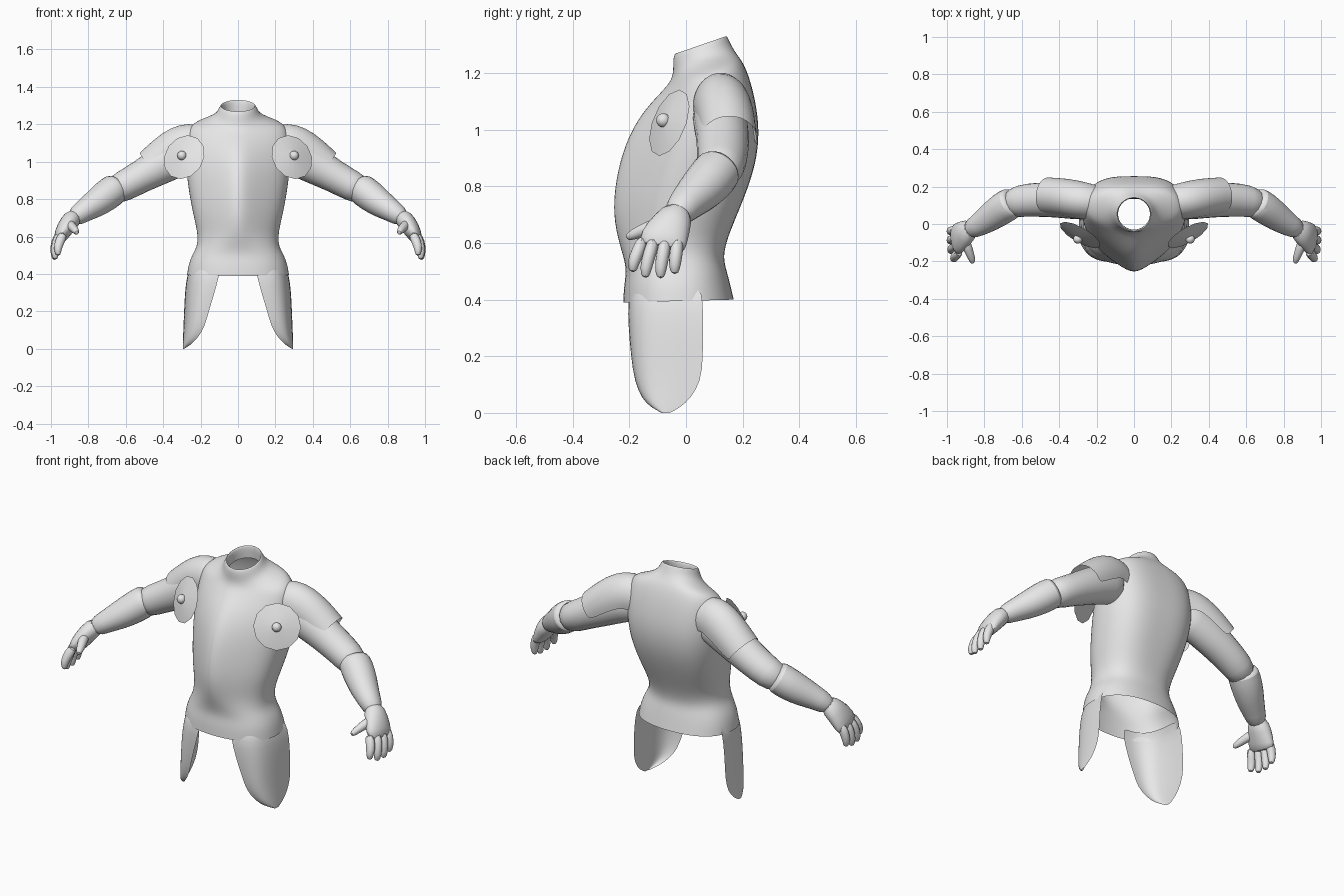
import bpy
import bmesh
from math import sin, cos, pi, radians
from mathutils import Vector

cube = bpy.data.objects.get("Cube")
if cube:
    bpy.data.objects.remove(cube)

grey = bpy.data.materials.new("plain grey")
grey.use_nodes = True
COLOUR = (0.8, 0.8, 0.8, 1)
grey.diffuse_color = COLOUR
grey.node_tree.nodes["Principled BSDF"].inputs["Base Color"].default_value = COLOUR


def finish(name, bm, mirror=True, subdiv=1, angle=50):
    """Turn a bmesh into a smooth, optionally mirrored object."""
    bmesh.ops.recalc_face_normals(bm, faces=bm.faces)
    mesh = bpy.data.meshes.new(name)
    bm.to_mesh(mesh)
    bm.free()
    mesh.materials.append(grey)
    obj = bpy.data.objects.new(name, mesh)
    bpy.context.collection.objects.link(obj)
    bpy.ops.object.select_all(action="DESELECT")
    obj.select_set(True)
    bpy.context.view_layer.objects.active = obj
    bpy.ops.object.shade_smooth_by_angle(angle=radians(angle))
    if subdiv:
        mod = obj.modifiers.new("Smooth", "SUBSURF")
        mod.levels = mod.render_levels = subdiv
    if mirror:
        mod = obj.modifiers.new("Mirror", "MIRROR")
        mod.use_mirror_merge = False
    return obj


def loft(bm, rows, closed=True, caps=False):
    """Skin a list of equally long point rows with quads."""
    grid = [[bm.verts.new(p) for p in row] for row in rows]
    count = len(grid[0])
    for a, b in zip(grid, grid[1:]):
        for i in range(count if closed else count - 1):
            j = (i + 1) % count
            bm.faces.new((a[i], a[j], b[j], b[i]))
    if caps:
        bm.faces.new(grid[0])
        bm.faces.new(grid[-1])


def limb(bm, stations, sides=12, spread=None):
    """Loft ellipses (centre, width, thickness) along a path; spread opens it below."""
    centres = [Vector(s[0]) for s in stations]
    rows = []
    for i, (_, wide, thick) in enumerate(stations):
        t = (centres[min(i + 1, len(centres) - 1)] - centres[max(i - 1, 0)]).normalized()
        up = t.cross(Vector((0, -1, 0))).normalized()
        if up.z < 0 and spread:
            up = -up
        side = up.cross(t).normalized()
        if spread:
            angles = [spread * (2 * k / sides - 1) for k in range(sides + 1)]
        else:
            angles = [2 * pi * k / sides for k in range(sides)]
        rows.append([centres[i] + side * wide * sin(a) + up * thick * cos(a)
                     for a in angles])
    loft(bm, rows, closed=not spread, caps=not spread)


# Torso: keeled chest blending to round hips and collar
KEEL = [(0, 0), (.25, .08), (.52, .19), (.8, .31), (.96, .43), (1, .58),
        (.95, .76), (.76, .93), (.42, 1), (0, 1)]


def torso_ring(zf, zb, w, yf, yb, k):
    half = []
    power = .85 if zf < .6 else 1
    for i, (kx, kt) in enumerate(KEEL):
        a = pi * i / (len(KEEL) - 1)
        ca = cos(a)
        rx = abs(sin(a)) ** power
        rt = .5 - .5 * abs(ca) ** power * (1 if ca > 0 else -1)
        x, t = kx + (rx - kx) * k, kt + (rt - kt) * k
        half.append(Vector((x * w, yf + t * (yb - yf), zf + t * (zb - zf))))
    return half + [Vector((-p.x, p.y, p.z)) for p in half[-2:0:-1]]


# front height, back height, half width, front y, back y, roundness
LEVELS = [
    (.39, .40, .277, -.225, .172, 1),
    (.45, .45, .269, -.222, .16, 1),
    (.50, .50, .25, -.213, .147, 1),
    (.55, .55, .22, -.224, .132, .8),
    (.62, .62, .219, -.25, .148, .4),
    (.72, .72, .244, -.27, .19, .15),
    (.85, .85, .268, -.257, .24, 0),
    (.97, .97, .282, -.22, .26, 0),
    (1.06, 1.08, .282, -.165, .25, 0),
    (1.12, 1.18, .274, -.106, .226, .1),
    (1.153, 1.235, .252, -.073, .203, .25),
    (1.175, 1.258, .19, -.056, .187, .6),
    (1.205, 1.285, .124, -.046, .169, 1),
    (1.25, 1.315, .104, -.048, .154, 1),
    (1.277, 1.34, .091, -.038, .142, 1),
    (1.25, 1.31, .085, -.03, .138, 1),
    (1.2, 1.26, .09, -.032, .142, 1),
]
bm = bmesh.new()
loft(bm, [torso_ring(*level) for level in LEVELS])
finish("torso", bm, mirror=False, subdiv=2)

# Thigh plates: curved open shells around the front and outside of each leg
# height, inner x, outer x, front y, back y
PLATE = [
    (.44, .09, .25, -.19, .05), (.4, .1, .272, -.206, .06),
    (.3, .125, .284, -.203, .06), (.2, .157, .288, -.194, .06),
    (.11, .18, .292, -.182, .053), (.05, .222, .294, -.155, .015),
    (.02, .255, .295, -.125, -.02), (0, .287, .295, -.085, -.055),
]
bm = bmesh.new()
rows = []
for z, xi, xo, yf, yb in PLATE:
    ends = Vector((xi, yf, z)), Vector((xo, yb, z))
    bend = Vector((xo - (xo - xi) * .25, yf, z)), Vector((xo, yf + (yb - yf) * .2, z))
    row = []
    for i in range(11):
        t = i / 10
        s = 1 - t
        row.append(ends[0] * s**3 + bend[0] * 3 * s * s * t
                   + bend[1] * 3 * s * t * t + ends[1] * t**3)
    rows.append(row)
loft(bm, rows, closed=False)
finish("thigh_plate", bm)

# Upper arms
bm = bmesh.new()
limb(bm, [((.2, .11, 1.06), .095, .105), ((.31, .12, 1.035), .1, .115),
          ((.42, .13, .975), .098, .104), ((.52, .13, .92), .095, .09),
          ((.61, .125, .87), .09, .086), ((.68, .1, .835), .075, .075)])
finish("upper_arm", bm)

# Sleeves: short caps growing out of the shoulders, open underneath
bm = bmesh.new()
limb(bm, [((.19, .112, 1.075), .09, .11), ((.26, .122, 1.09), .1, .122),
          ((.31, .132, 1.075), .102, .122), ((.39, .145, 1.025), .102, .112),
          ((.463, .15, .968), .1, .102)],
     sides=14, spread=radians(112))
finish("sleeve", bm)

# Forearms with a slight cuff at the elbow
bm = bmesh.new()
limb(bm, [((.645, .12, .865), .078, .07), ((.652, .115, .86), .09, .088),
          ((.71, .08, .815), .09, .088), ((.77, .035, .77), .08, .077),
          ((.835, -.008, .73), .063, .06), ((.89, -.038, .69), .052, .05)])
finish("forearm", bm)

# Hands: palm, four fingers and a thumb
bm = bmesh.new()
limb(bm, [((.865, -.02, .72), .052, .05), ((.908, -.05, .67), .074, .052),
          ((.942, -.08, .615), .09, .044), ((.96, -.088, .575), .085, .028)])
finish("palm", bm)
bm = bmesh.new()
for base, tip, low, shift in ((-.15, -.188, .505, -.015), (-.11, -.143, .485, 0),
                              (-.07, -.09, .483, .004), (-.028, -.04, .498, .004)):
    mid = (base + tip) / 2
    limb(bm, [((.945 + shift, base, .62), .023, .027), ((.971 + shift, mid, .57), .026, .029),
              ((.98 + shift, tip, low + .025), .024, .023),
              ((.976 + shift, tip, low - .01), .014, .013)], sides=8)
finish("fingers", bm)
bm = bmesh.new()
limb(bm, [((.905, -.08, .67), .03, .032), ((.885, -.14, .65), .027, .026),
          ((.867, -.185, .63), .022, .021), ((.86, -.212, .618), .012, .012)], sides=8)
finish("thumb", bm)

# Chest discs: shallow cones with a round knob
facing = Vector((.47, -.82, .33)).normalized()
centre = Vector((.293, -.068, 1.028))
turn = facing.to_track_quat("Z", "Y").to_matrix().to_4x4()
bm = bmesh.new()
bmesh.ops.create_cone(bm, cap_ends=True, segments=12, radius1=.124, radius2=.02, depth=.022)
bmesh.ops.transform(bm, matrix=turn, verts=bm.verts)
bmesh.ops.translate(bm, vec=centre, verts=bm.verts)
finish("chest_disc", bm, subdiv=0, angle=40)
bm = bmesh.new()
bmesh.ops.create_uvsphere(bm, u_segments=12, v_segments=8, radius=.025)
bmesh.ops.translate(bm, vec=centre + facing * .015, verts=bm.verts)
finish("disc_knob", bm, subdiv=0)
